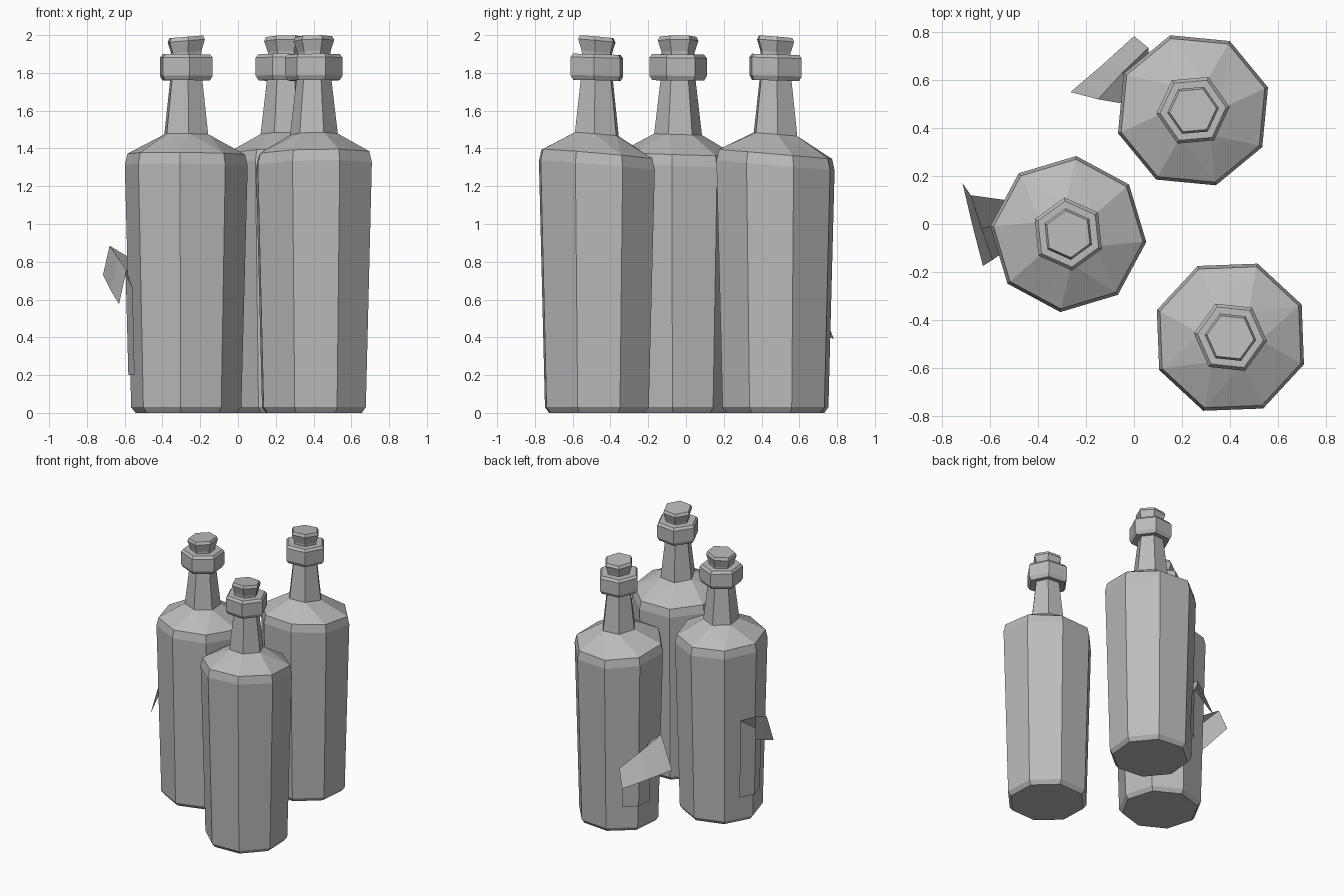
import bpy, bmesh
from math import sin, cos, radians

cube = bpy.data.objects.get("Cube")
if cube:
    bpy.data.objects.remove(cube, do_unlink=True)

grey = bpy.data.materials.new("plain_grey")
grey.use_nodes = True
grey.diffuse_color = (0.5, 0.5, 0.5, 1)
bsdf = grey.node_tree.nodes["Principled BSDF"]
bsdf.inputs["Base Color"].default_value = (0.5, 0.5, 0.5, 1)
bsdf.inputs["Roughness"].default_value = 0.8


def finish(bm, name):
    bmesh.ops.recalc_face_normals(bm, faces=bm.faces)
    mesh = bpy.data.meshes.new(name)
    bm.to_mesh(mesh)
    bm.free()
    mesh.materials.append(grey)
    obj = bpy.data.objects.new(name, mesh)
    bpy.context.collection.objects.link(obj)
    return obj


def stitch(bm, a, b):
    """Join two rings, also when their side counts differ."""
    n, m, i, j = len(a), len(b), 0, 0
    while i < n or j < m:
        step = (i + 1) * m - (j + 1) * n
        face = [b[j % m], a[i % n]]
        if step <= 0:
            i += 1
            face.append(a[i % n])
        if step >= 0:
            j += 1
            face.append(b[j % m])
        bm.faces.new(face)


def lathe(name, centre, rings):
    """Rings are (sides, phase, radius, height, tilt)."""
    bm = bmesh.new()
    loops = []
    for sides, phase, r, z, (tx, ty) in rings:
        loop = []
        for k in range(sides):
            t = radians(phase + 360 * k / sides)
            x, y = r * cos(t), r * sin(t)
            loop.append(bm.verts.new((centre[0] + x, centre[1] + y, z + tx * x + ty * y)))
        loops.append(loop)
    for a, b in zip(loops, loops[1:]):
        stitch(bm, a, b)
    bm.faces.new(loops[0])
    bm.faces.new(loops[-1])
    return finish(bm, name)


BODY = [(0.27, 0), (0.293, 0.03)]
SHOULDER = [(0.327, 1.31), (0.313, 1.37)]
NECK = [(0.127, 1.475), (0.093, 1.765), (0.138, 1.76), (0.153, 1.785),
        (0.153, 1.88), (0.138, 1.898), (0.1, 1.898)]
CORK = [(0.085, 1.86), (0.088, 1.91), (0.108, 1.97), (0.098, 1.991)]


def bottle(name, centre, body_phase, neck_phase, tilt, cork_tilt):
    half = (tilt[0] / 3, tilt[1] / 3)
    rings = [(8, body_phase, r, z, (0, 0)) for r, z in BODY]
    rings += [(8, body_phase, r, z, tilt) for r, z in SHOULDER]
    rings += [(6, neck_phase, r, z, tilt if z < 1.5 else half) for r, z in NECK]
    lathe(name + "_bottle", centre, rings)
    lathe(name + "_cork", centre, [(6, neck_phase, r, z, cork_tilt) for r, z in CORK])


def label(name, centre, angle, tops, flap):
    """Paper wrapped over one body edge, with its top peeled outwards."""
    bm = bmesh.new()
    rows = []
    for part in (0, 0.5, 1):
        row = []
        for offset, flat, top in zip((-22.5, 0, 22.5), (0.924, 1, 0.924), tops):
            z = 0.2 + part * (top - 0.2)
            r = (0.293 + 0.026 * z) * flat + 0.01
            t = radians(angle + offset)
            row.append(bm.verts.new((centre[0] + r * cos(t), centre[1] + r * sin(t), z)))
        rows.append(row)
    rows += [[bm.verts.new(p) for p in row] for row in flap]
    for a, b in zip(rows, rows[1:]):
        for k in range(2):
            bm.faces.new((a[k], a[k + 1], b[k + 1], b[k]))
    finish(bm, name)


# Three corked bottles
side, back, front = (-0.274, -0.042), (0.246, 0.474), (0.402, -0.472)
bottle("side", side, 39.2, 36, (-0.01, -0.03), (0.08, 0.0))
bottle("back", back, 17, 5, (0.0, -0.085), (0.02, -0.08))
bottle("front", front, -20.3, -6, (0.02, -0.085), (0.02, -0.09))

# Peeling labels: crest row, then hanging tip row
label("side_label", side, 174.2, (0.8, 0.72, 0.66),
      [[(-0.68, 0.12, 0.885), (-0.635, -0.02, 0.82), (-0.59, -0.15, 0.755)],
       [(-0.715, 0.17, 0.73), (-0.675, 0.0, 0.65), (-0.63, -0.175, 0.575)]])
label("back_label", back, 152, (0.47, 0.58, 0.68),
      [[(0.06, 0.735, 0.515), (-0.05, 0.63, 0.635), (-0.15, 0.52, 0.755)],
       [(0.0, 0.783, 0.39), (-0.13, 0.665, 0.45), (-0.265, 0.55, 0.517)]])
